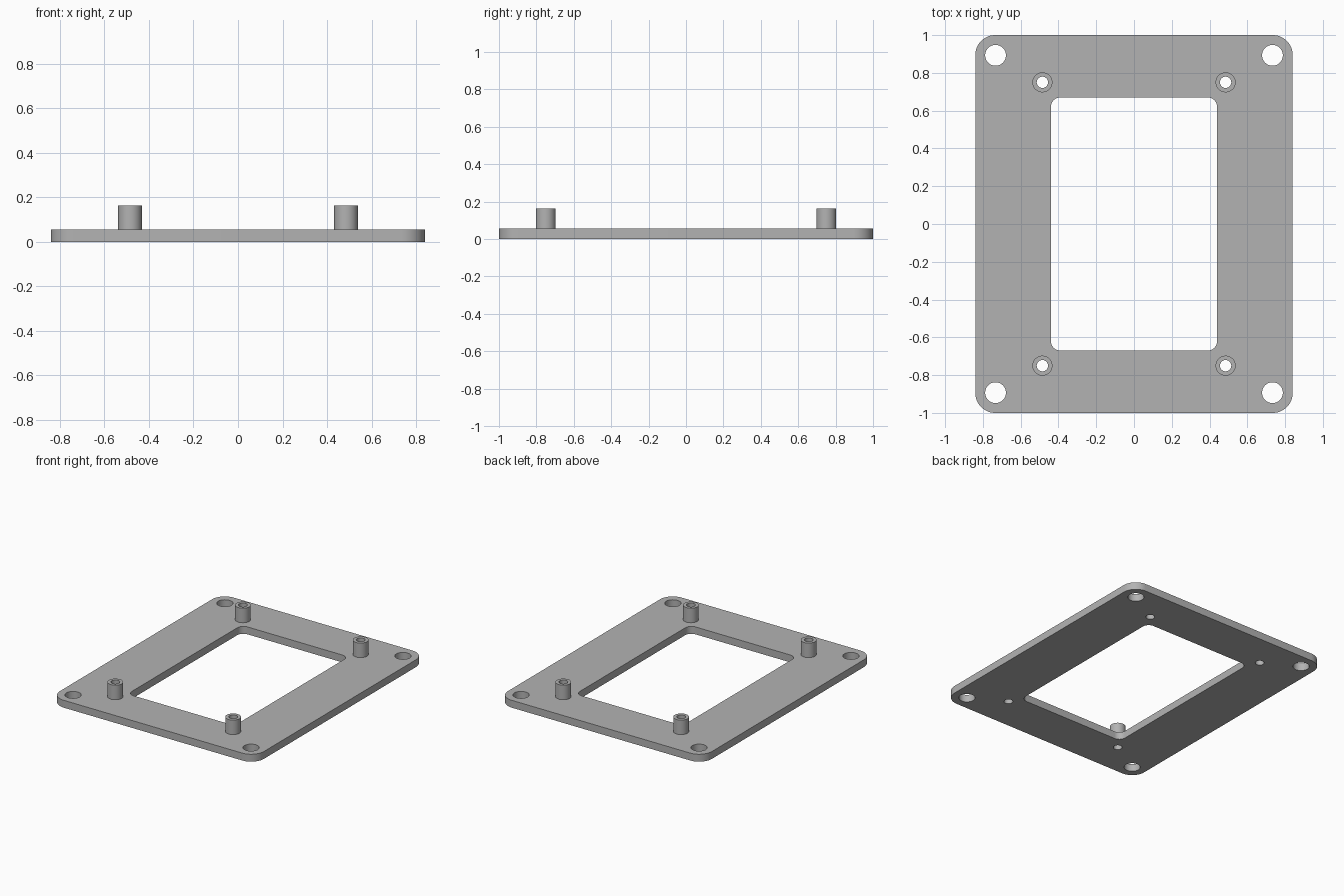
import bpy, bmesh, math
from mathutils import Vector

cube = bpy.data.objects.get("Cube")
if cube:
    bpy.data.objects.remove(cube, do_unlink=True)

grey = bpy.data.materials.new("plain grey")
colour = (0.45, 0.45, 0.45, 1)
grey.diffuse_color = colour
grey.use_nodes = True
grey.node_tree.nodes["Principled BSDF"].inputs["Base Color"].default_value = colour

THICK = 0.055
TOP = 0.163
CORNERS = [(sx, sy) for sx in (-1, 1) for sy in (-1, 1)]


def circle(cx, cy, r, n=48):
    return [(cx + r * math.cos(math.tau * i / n), cy + r * math.sin(math.tau * i / n))
            for i in range(n)]


def rounded_rect(hx, hy, r, n=12):
    pts = []
    for q, (sx, sy) in enumerate([(1, 1), (-1, 1), (-1, -1), (1, -1)]):
        for i in range(n + 1):
            a = (q + i / n) * math.pi / 2
            pts.append((sx * (hx - r) + r * math.cos(a), sy * (hy - r) + r * math.sin(a)))
    return pts


def extruded(name, loops, z0, z1):
    """Solid from an outer outline with inner outlines left as holes."""
    bm = bmesh.new()
    edges = []
    for loop in loops:
        vs = [bm.verts.new((x, y, z0)) for x, y in loop]
        edges += [bm.edges.new((v, vs[i - 1])) for i, v in enumerate(vs)]
    bmesh.ops.triangle_fill(bm, edges=edges, use_beauty=True, normal=Vector((0, 0, 1)))
    ext = bmesh.ops.extrude_face_region(bm, geom=bm.faces[:], use_keep_orig=True)
    top = [g for g in ext["geom"] if isinstance(g, bmesh.types.BMVert)]
    bmesh.ops.translate(bm, verts=top, vec=(0, 0, z1 - z0))
    bmesh.ops.recalc_face_normals(bm, faces=bm.faces[:])
    mesh = bpy.data.meshes.new(name)
    bm.to_mesh(mesh)
    bm.free()
    mesh.materials.append(grey)
    obj = bpy.data.objects.new(name, mesh)
    bpy.context.collection.objects.link(obj)
    bpy.ops.object.select_all(action="DESELECT")
    obj.select_set(True)
    bpy.context.view_layer.objects.active = obj
    bpy.ops.object.shade_smooth_by_angle(angle=math.radians(30))
    return obj


# Plate with window, corner mounting holes and screw holes under the standoffs
outlines = [rounded_rect(0.84, 1.0, 0.105), rounded_rect(0.44, 0.67, 0.05)]
for sx, sy in CORNERS:
    outlines.append(circle(sx * 0.733, sy * 0.893, 0.055))
    outlines.append(circle(sx * 0.485, sy * 0.75, 0.03))
extruded("mounting_plate", outlines, 0, THICK)

# Hollow standoffs
for sx, sy in CORNERS:
    side = "left" if sx > 0 else "right"
    end = "front" if sy < 0 else "back"
    x, y = sx * 0.485, sy * 0.75
    extruded(f"standoff_{end}_{side}", [circle(x, y, 0.053), circle(x, y, 0.03)], THICK, TOP)
